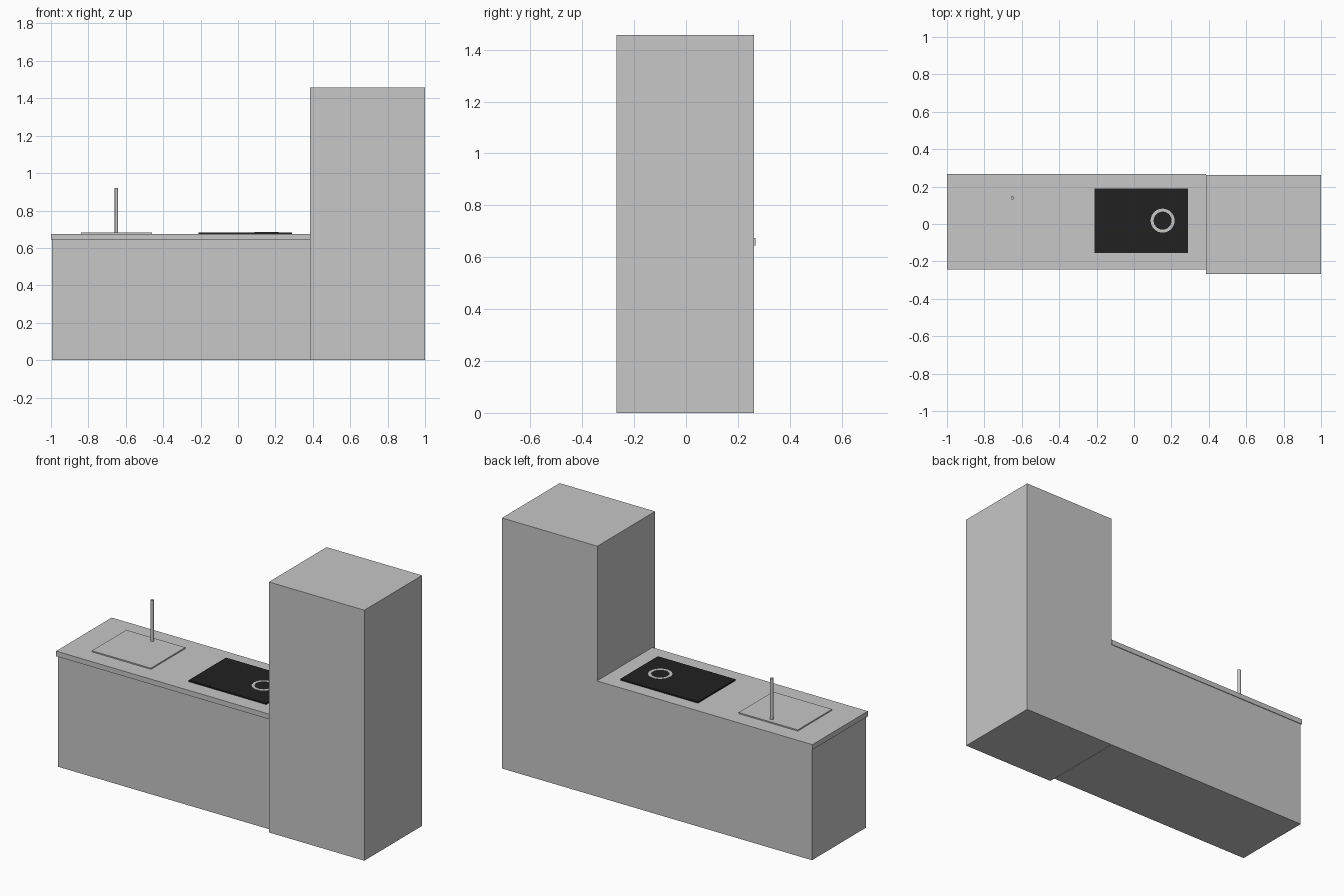
import bpy
import bmesh
from math import pi
from mathutils import Matrix

default = bpy.data.objects.get("Cube")
if default:
    bpy.data.objects.remove(default)


def make_material(name, rgb):
    mat = bpy.data.materials.new(name)
    mat.use_nodes = True
    colour = (*rgb, 1)
    mat.diffuse_color = colour
    mat.node_tree.nodes["Principled BSDF"].inputs["Base Color"].default_value = colour
    return mat


grey = make_material("light grey", (0.57, 0.57, 0.57))
black = make_material("black glass", (0.015, 0.015, 0.015))


def finish(name, bm, mat):
    mesh = bpy.data.meshes.new(name)
    bm.to_mesh(mesh)
    bm.free()
    mesh.materials.append(mat)
    obj = bpy.data.objects.new(name, mesh)
    bpy.context.collection.objects.link(obj)
    return obj


def box(name, xs, ys, zs, mat):
    """Box spanning the given (low, high) ranges."""
    spans = (xs, ys, zs)
    size = [hi - lo for lo, hi in spans]
    centre = [(hi + lo) / 2 for lo, hi in spans]
    bm = bmesh.new()
    bmesh.ops.create_cube(bm, size=1, matrix=Matrix.Translation(centre) @ Matrix.Diagonal((*size, 1)))
    return finish(name, bm, mat)


def ring(name, centre, inner, outer, height, mat, sides=48):
    """Flat raised ring, spun from a small rectangular section."""
    bm = bmesh.new()
    section = [(inner, 0), (outer, 0), (outer, height), (inner, height)]
    verts = [bm.verts.new((r, 0, z)) for r, z in section]
    edges = [bm.edges.new((verts[i], verts[(i + 1) % 4])) for i in range(4)]
    bmesh.ops.spin(bm, geom=verts + edges, cent=(0, 0, 0), axis=(0, 0, 1), angle=2 * pi, steps=sides)
    bmesh.ops.remove_doubles(bm, verts=bm.verts, dist=0.0001)
    bmesh.ops.recalc_face_normals(bm, faces=bm.faces)
    bmesh.ops.translate(bm, verts=bm.verts, vec=centre)
    return finish(name, bm, mat)


def smooth(obj):
    bpy.ops.object.select_all(action="DESELECT")
    obj.select_set(True)
    bpy.context.view_layer.objects.active = obj
    bpy.ops.object.shade_smooth_by_angle()


# Cabinets and worktop
top = 0.675
box("tall_cabinet", (0.386, 1), (-0.267, 0.263), (0, 1.457), grey)
box("base_cabinet", (-0.995, 0.384), (-0.233, 0.263), (0, 0.645), grey)
box("worktop", (-1, 0.386), (-0.243, 0.267), (0.645, top), grey)

# Sink cover and upright tap
box("sink_plate", (-0.84, -0.46), (-0.143, 0.173), (top, 0.682), grey)
bm = bmesh.new()
bmesh.ops.create_cone(bm, cap_ends=True, segments=24, radius1=0.009, radius2=0.009, depth=0.245,
                      matrix=Matrix.Translation((-0.65, 0.14, 0.7975)))
smooth(finish("tap", bm, grey))

# Hob with its marked cooking zone
box("hob", (-0.21, 0.29), (-0.155, 0.19), (top, 0.683), black)
smooth(ring("cooking_zone_ring", (0.153, 0.018, 0.682), 0.048, 0.064, 0.002, grey))
